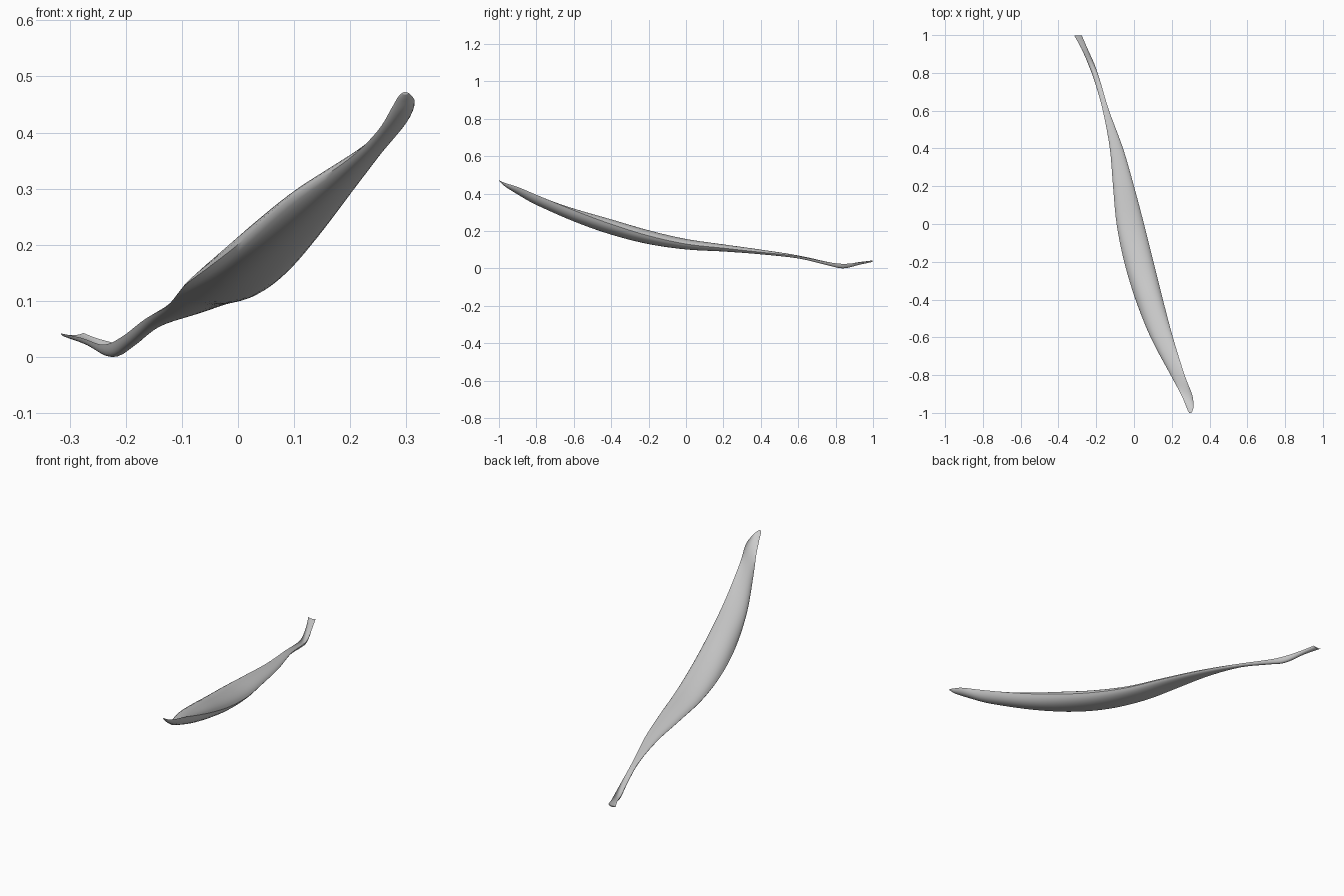
import bpy, bmesh

# Stations along the leaf: y, left x, right x, left z, right z, crest z, keel z
STATIONS = [
    (0.997, -0.316, -0.276, 0.042, 0.043, 0.039, 0.034),
    (0.93, -0.279, -0.247, 0.034, 0.032, 0.026, 0.020),
    (0.84, -0.240, -0.207, 0.022, 0.024, 0.008, 0.000),
    (0.75, -0.207, -0.177, 0.036, 0.035, 0.028, 0.018),
    (0.60, -0.165, -0.132, 0.068, 0.064, 0.068, 0.053),
    (0.40, -0.128, -0.058, 0.089, 0.086, 0.100, 0.075),
    (0.20, -0.111, 0.000, 0.108, 0.108, 0.128, 0.090),
    (0.00, -0.092, 0.053, 0.130, 0.130, 0.157, 0.101),
    (-0.20, -0.052, 0.103, 0.160, 0.174, 0.203, 0.130),
    (-0.40, 0.008, 0.153, 0.207, 0.236, 0.260, 0.182),
    (-0.60, 0.088, 0.206, 0.278, 0.310, 0.316, 0.253),
    (-0.80, 0.194, 0.268, 0.350, 0.393, 0.378, 0.344),
    (-0.90, 0.248, 0.307, 0.402, 0.435, 0.412, 0.399),
    (-0.96, 0.274, 0.315, 0.444, 0.454, 0.442, 0.433),
    (-0.988, 0.285, 0.310, 0.463, 0.465, 0.463, 0.456),
    (-1.0, 0.293, 0.303, 0.471, 0.471, 0.472, 0.468),
]
STEPS, ACROSS = 5, 14


def catmull(a, b, c, d, t):
    return tuple(0.5 * (2 * q + (r - p) * t + (2 * p - 5 * q + 4 * r - s) * t * t
                        + (3 * q - p - 3 * r + s) * t ** 3)
                 for p, q, r, s in zip(a, b, c, d))


def smooth_rows(pts):
    ext = [pts[0]] + pts + [pts[-1]]
    rows = [catmull(*ext[i:i + 4], k / STEPS)
            for i in range(len(pts) - 1) for k in range(STEPS)]
    return rows + [pts[-1]]


def section(xl, xr, zl, zr, zt, zb):
    """Closed outline: over the top from left to right, back underneath."""
    def point(j, mid):
        u = 2 * j / ACROSS - 1
        x = (xl + xr) / 2 + (xr - xl) / 2 * (1.3 * u - 0.3 * u ** 3)
        chord = zl + (zr - zl) * (u + 1) / 2
        return x, chord + (mid - (zl + zr) / 2) * (1 - abs(u) ** 2.2)
    return ([point(j, zt) for j in range(ACROSS + 1)]
            + [point(j, zb) for j in range(ACROSS - 1, 0, -1)])


# Slender dry leaf with domed top, rounded keel and cupped stalk
bm = bmesh.new()
rings = [[bm.verts.new((x, r[0], z)) for x, z in section(*r[1:])]
         for r in smooth_rows(STATIONS)]
for a, b in zip(rings, rings[1:]):
    n = len(a)
    for j in range(n):
        k = (j + 1) % n
        bm.faces.new((a[j], a[k], b[k], b[j]))
bm.faces.new(rings[0])
bm.faces.new(rings[-1])
bmesh.ops.recalc_face_normals(bm, faces=bm.faces)
mesh = bpy.data.meshes.new("dry_leaf")
bm.to_mesh(mesh)
bm.free()
leaf = bpy.data.objects.new("dry_leaf", mesh)
bpy.context.collection.objects.link(leaf)

bpy.context.view_layer.objects.active = leaf
leaf.select_set(True)
bpy.ops.object.shade_smooth_by_angle(angle=0.9)
